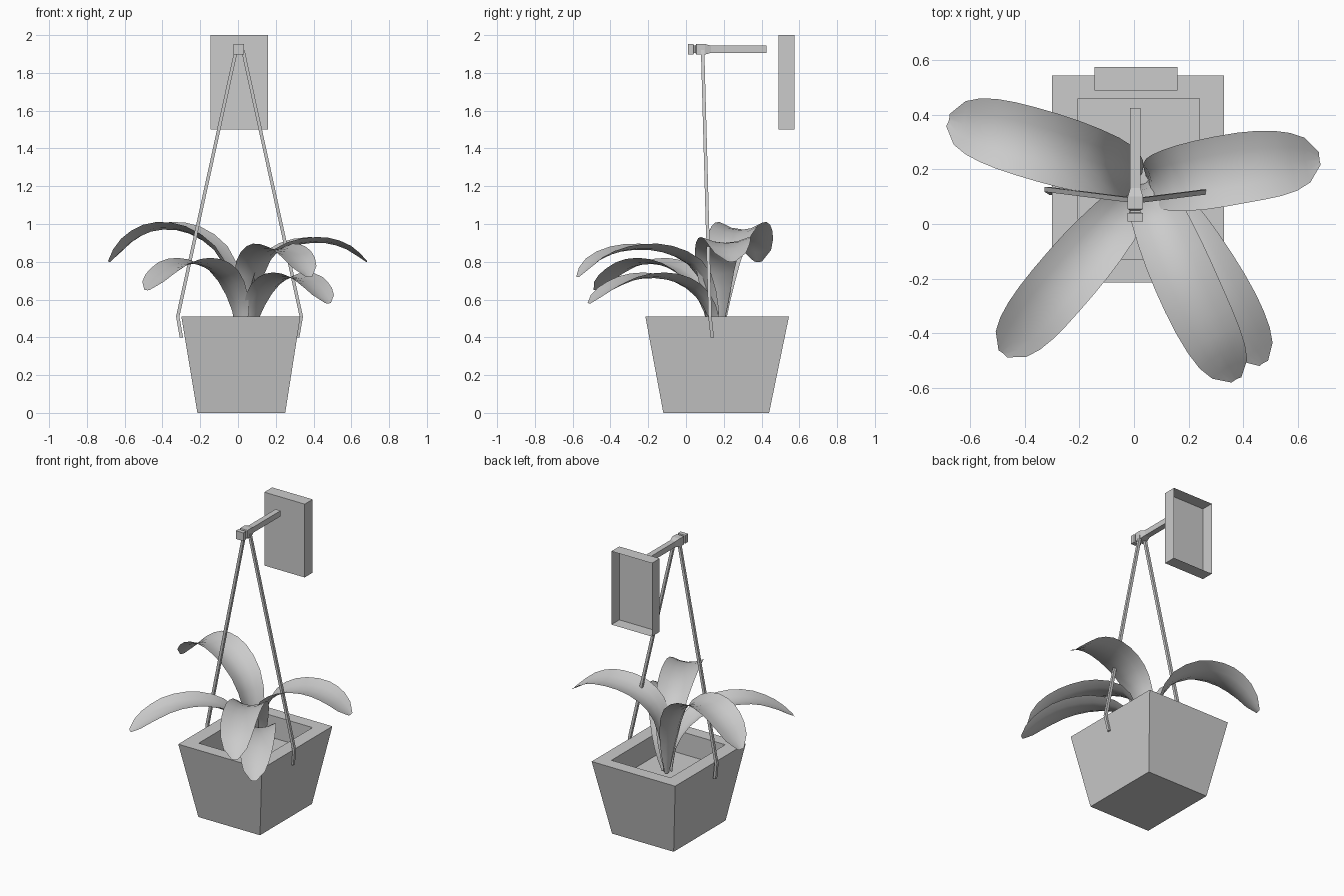
import bpy, bmesh, math
from mathutils import Vector

if "Cube" in bpy.data.objects:
    bpy.data.objects.remove(bpy.data.objects["Cube"], do_unlink=True)

grey = bpy.data.materials.new("plain_grey")
grey.use_nodes = True
grey.diffuse_color = (0.6, 0.6, 0.6, 1)
grey.node_tree.nodes["Principled BSDF"].inputs["Base Color"].default_value = (0.6, 0.6, 0.6, 1)


def finish(name, bm, smooth=False, fix_normals=True):
    if fix_normals:
        bmesh.ops.recalc_face_normals(bm, faces=bm.faces)
    mesh = bpy.data.meshes.new(name)
    bm.to_mesh(mesh)
    bm.free()
    mesh.materials.append(grey)
    for p in mesh.polygons:
        p.use_smooth = smooth
    obj = bpy.data.objects.new(name, mesh)
    bpy.context.collection.objects.link(obj)
    return obj


def loft(bm, rings, closed=True):
    """Bridge successive rings of points; return the vertex rings."""
    vs = [[bm.verts.new(p) for p in ring] for ring in rings]
    n = len(vs[0])
    for a, b in zip(vs, vs[1:]):
        for i in range(n if closed else n - 1):
            j = (i + 1) % n
            bm.faces.new((a[i], a[j], b[j], b[i]))
    return vs


def rect(x0, x1, y0, y1, z):
    return [(x0, y0, z), (x1, y0, z), (x1, y1, z), (x0, y1, z)]


# Tapered pot with a wide rim and a straight-sided recess
bm = bmesh.new()
rings = loft(bm, [rect(-0.215, 0.25, -0.12, 0.44, 0),
                  rect(-0.3, 0.33, -0.215, 0.545, 0.51),
                  rect(-0.205, 0.24, -0.13, 0.46, 0.51),
                  rect(-0.205, 0.24, -0.13, 0.46, 0.36)])
bm.faces.new(rings[0])
bm.faces.new(rings[-1])
finish("pot", bm)

# Wall plate: shallow box, open at the back
bm = bmesh.new()
rings = loft(bm, [[(x, y, z) for x, z in ((-0.145, 1.5), (0.16, 1.5), (0.16, 2), (-0.145, 2))]
                  for y in (0.49, 0.575)])
bm.faces.new(rings[0])
finish("wall_plate", bm)

# Bracket arm: square section stepped along its length
bm = bmesh.new()
profile = [(0.01, 0.028), (0.04, 0.028), (0.042, 0.019), (0.05, 0.019),
           (0.055, 0.028), (0.1, 0.028), (0.132, 0.019), (0.425, 0.019)]
rings = loft(bm, [[(0.005 + h * sx, y, 1.925 + h * sz)
                   for sx, sz in ((-1, -1), (1, -1), (1, 1), (-1, 1))] for y, h in profile])
bm.faces.new(rings[0])
bm.faces.new(rings[-1])
finish("bracket_arm", bm)

# Hanging ropes, bent in to the sides of the pot
for side, name in ((-1, "right_rope"), (1, "left_rope")):
    bm = bmesh.new()
    path = [(0.018, 0.088, 1.92), (0.327, 0.127, 0.51), (0.308, 0.127 + side * 0.012, 0.4)]
    r = 0.009
    rings = loft(bm, [[(0.008 + side * x + dx * r, y + dy * r, z)
                       for dx, dy in ((-1, -1), (1, -1), (1, 1), (-1, 1))] for x, y, z in path])
    bm.faces.new(rings[0])
    bm.faces.new(rings[-1])
    finish(name, bm)


def spline(pts, t):
    """Catmull-Rom point at t in 0..1."""
    p = [Vector(q) for q in pts]
    p = [2 * p[0] - p[1]] + p + [2 * p[-1] - p[-2]]
    n = len(pts) - 1
    i = min(int(t * n), n - 1)
    u = t * n - i
    a, b, c, d = p[i:i + 4]
    return 0.5 * (2 * b + (c - a) * u + (2 * a - 5 * b + 4 * c - d) * u ** 2
                  + (3 * b - a - 3 * c + d) * u ** 3)


def leaf_width(t):
    return 0.13 + 0.87 * math.sin(math.pi * min(1, t / 1.16)) ** 0.9 if t < 0.6 else \
        math.sqrt(max(0.02, 1 - ((t - 0.58) / 0.425) ** 2.6))


# Arching leaves with a cupped cross-section
def leaf(name, path, half_width, cup):
    bm = bmesh.new()
    rows, steps = [], 14
    heading = Vector(path[-1]) - Vector(path[0])
    heading.z = 0
    side = heading.normalized().cross(Vector((0, 0, 1)))
    for k in range(steps + 1):
        t = k / steps
        centre = spline(path, t)
        tangent = (spline(path, min(1, t + 0.02)) - spline(path, max(0, t - 0.02))).normalized()
        across = (side - tangent * side.dot(tangent)).normalized()
        up = across.cross(tangent)
        w = half_width * leaf_width(t)
        rows.append([centre + across * w * s + up * w * cup * (1 - 0.5 * t) * (s * s - 0.3)
                     for s in (-1, -0.5, 0, 0.5, 1)])
    loft(bm, rows, closed=False)
    finish(name, bm, smooth=True, fix_normals=False)


leaf("back_right_leaf", [(0.02, 0.17, 0.37), (-0.01, 0.18, 0.62), (-0.09, 0.21, 0.84),
                         (-0.25, 0.26, 0.96), (-0.42, 0.31, 0.98), (-0.56, 0.35, 0.92),
                         (-0.68, 0.38, 0.8)], 0.13, 0.45)
leaf("back_left_leaf", [(0.05, 0.16, 0.37), (0.06, 0.16, 0.6), (0.12, 0.16, 0.78),
                        (0.25, 0.18, 0.88), (0.42, 0.21, 0.91), (0.56, 0.225, 0.88),
                        (0.68, 0.24, 0.8)], 0.13, 0.35)
leaf("front_right_leaf", [(0.01, 0.14, 0.37), (0, 0.11, 0.56), (-0.07, 0.01, 0.72),
                          (-0.18, -0.12, 0.79), (-0.3, -0.26, 0.79), (-0.4, -0.38, 0.73),
                          (-0.48, -0.475, 0.65)], 0.115, 0.4)
leaf("front_leaf", [(0.04, 0.15, 0.37), (0.05, 0.13, 0.58), (0.08, 0.05, 0.77),
                    (0.15, -0.12, 0.86), (0.23, -0.3, 0.87), (0.31, -0.46, 0.82),
                    (0.375, -0.57, 0.72)], 0.115, 0.4)
leaf("front_left_leaf", [(0.06, 0.15, 0.37), (0.08, 0.13, 0.52), (0.14, 0.04, 0.65),
                         (0.23, -0.1, 0.715), (0.33, -0.26, 0.715), (0.41, -0.4, 0.66),
                         (0.475, -0.51, 0.58)], 0.105, 0.4)
